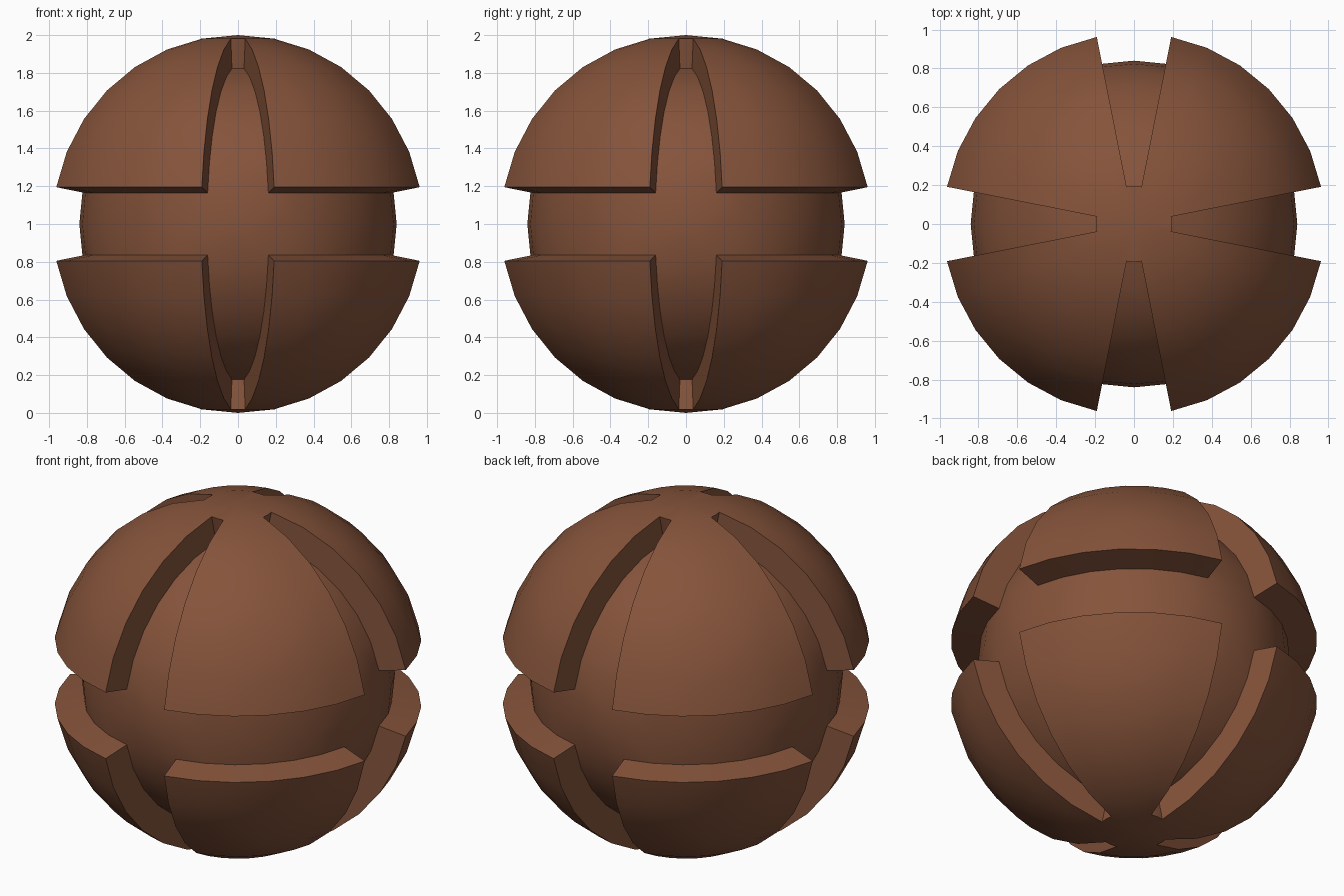
import bpy, bmesh, math
from mathutils import Matrix

if "Cube" in bpy.data.objects:
    bpy.data.objects.remove(bpy.data.objects["Cube"])

DEPTH = 0.84                 # groove floor radius
STEP = math.radians(11.25)   # one segment of the sphere

# Single flat colour
brown = bpy.data.materials.new("brown")
brown.diffuse_color = (0.235, 0.087, 0.043, 1)
brown.use_nodes = True
brown.node_tree.nodes["Principled BSDF"].inputs["Base Color"].default_value = brown.diffuse_color

bm = bmesh.new()
bmesh.ops.create_uvsphere(bm, u_segments=32, v_segments=16, radius=1)


def in_groove(face):
    """Equator band plus four meridian bands, leaving the pole caps."""
    c = face.calc_center_median()
    lat = abs(math.atan2(c.z, math.hypot(c.x, c.y)))
    quarter = math.pi / 2
    lon = math.atan2(c.y, c.x)
    off = abs(lon - round(lon / quarter) * quarter)
    return lat < STEP or (off < STEP and len(face.verts) == 4)


# Sink the groove faces towards the centre
groove = [f for f in bm.faces if in_groove(f)]
result = bmesh.ops.extrude_face_region(bm, geom=groove)
floor = [g for g in result["geom"] if isinstance(g, bmesh.types.BMVert)]
bmesh.ops.scale(bm, vec=(DEPTH,) * 3, verts=floor)
old = [f for f in groove if f.is_valid]
if old:
    bmesh.ops.delete(bm, geom=old, context="FACES")
bmesh.ops.recalc_face_normals(bm, faces=bm.faces)
bmesh.ops.transform(bm, matrix=Matrix.Translation((0, 0, 1)), verts=bm.verts)

mesh = bpy.data.meshes.new("grooved_ball")
bm.to_mesh(mesh)
bm.free()
mesh.materials.append(brown)
ball = bpy.data.objects.new("grooved_ball", mesh)
bpy.context.collection.objects.link(ball)

# Smooth shading with crisp groove edges
bpy.context.view_layer.objects.active = ball
ball.select_set(True)
bpy.ops.object.shade_smooth_by_angle(angle=math.radians(30))
